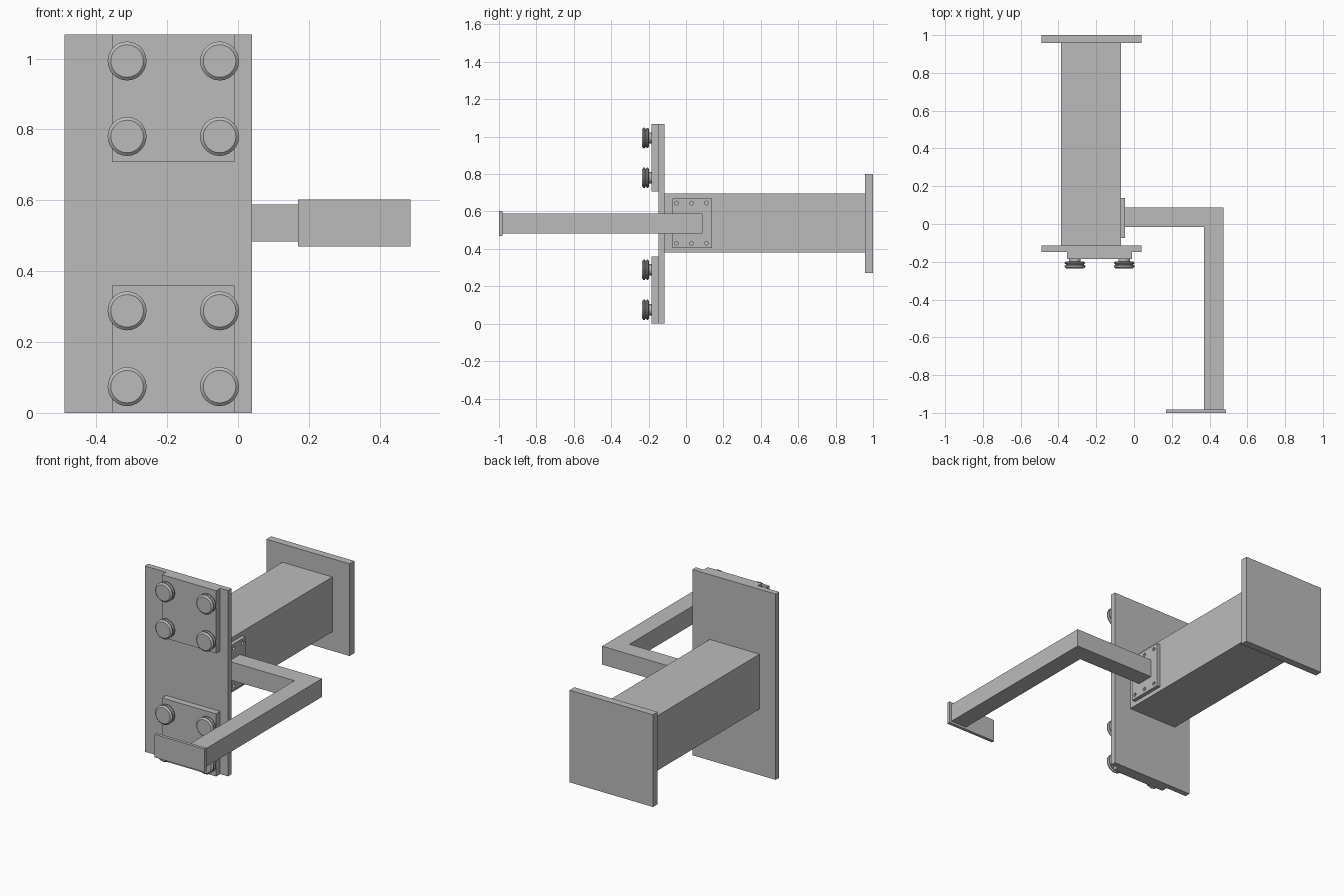
import bpy, bmesh, math
from mathutils import Matrix

if "Cube" in bpy.data.objects:
    bpy.data.objects.remove(bpy.data.objects["Cube"])

grey = bpy.data.materials.new("plain grey")
grey.use_nodes = True
colour = (0.5, 0.5, 0.5, 1)
grey.diffuse_color = colour
grey.node_tree.nodes["Principled BSDF"].inputs["Base Color"].default_value = colour


def finish(name, bm):
    mesh = bpy.data.meshes.new(name)
    bmesh.ops.recalc_face_normals(bm, faces=bm.faces)
    bm.to_mesh(mesh)
    bm.free()
    mesh.materials.append(grey)
    obj = bpy.data.objects.new(name, mesh)
    bpy.context.collection.objects.link(obj)
    return obj


def box(name, x, y, z):
    """Box from (min, max) ranges on each axis."""
    bm = bmesh.new()
    bmesh.ops.create_cube(bm, size=1)
    for v in bm.verts:
        v.co = [(lo + hi) / 2 + c * (hi - lo) for c, (lo, hi) in zip(v.co, (x, y, z))]
    return finish(name, bm)


def prism(name, outline, z):
    """Vertical extrusion of an outline in plan."""
    bm = bmesh.new()
    face = bm.faces.new([bm.verts.new((x, y, z[0])) for x, y in outline])
    new = bmesh.ops.extrude_face_region(bm, geom=[face])["geom"]
    bmesh.ops.translate(bm, vec=(0, 0, z[1] - z[0]),
                        verts=[v for v in new if isinstance(v, bmesh.types.BMVert)])
    return finish(name, bm)


def knob(name, x, z, profile, sides=24):
    """Lathe of (radius, y) points around a y-parallel axis."""
    bm = bmesh.new()
    rings = []
    for r, y in profile:
        rings.append([bm.verts.new((x + r * math.cos(a), y, z + r * math.sin(a)))
                      for a in (math.tau * i / sides for i in range(sides))])
    for a, b in zip(rings, rings[1:]):
        for i in range(sides):
            j = (i + 1) % sides
            bm.faces.new((a[i], a[j], b[j], b[i]))
    bm.faces.new(rings[0])
    bm.faces.new(rings[-1])
    obj = finish(name, bm)
    bpy.ops.object.select_all(action="DESELECT")
    obj.select_set(True)
    bpy.context.view_layer.objects.active = obj
    bpy.ops.object.shade_smooth_by_angle(angle=math.radians(30))


# Main beam between the two end plates
PLATE_X = (-0.49, 0.04)
box("beam", (-0.387, -0.07), (-0.115, 0.957), (0.38, 0.695))
box("back_plate", PLATE_X, (0.957, 1.0), (0.27, 0.80))
box("front_plate", PLATE_X, (-0.147, -0.115), (0, 1.068))

# Raised pads, each carrying four grooved knobs
PAD_X = (-0.355, -0.01)
knob_profile = [(0.03, -0.18), (0.03, -0.198), (0.046, -0.198), (0.054, -0.203),
                (0.054, -0.209), (0.047, -0.214), (0.047, -0.216), (0.055, -0.221),
                (0.055, -0.227), (0.046, -0.235)]
pads = {"lower": ((0, 0.36), (0.074, 0.288)),
        "upper": ((0.708, 1.068), (0.78, 0.993))}
for level, (pad_z, knob_zs) in pads.items():
    box(level + "_pad", PAD_X, (-0.184, -0.147), pad_z)
    for row, z in zip(("bottom", "top"), knob_zs):
        for side, x in (("right", -0.313), ("left", -0.052)):
            knob(f"{level}_knob_{row}_{side}", x, z, knob_profile)

# Side bracket plate with six screw holes
bracket = box("bracket_plate", (-0.07, -0.048), (-0.073, 0.138), (0.405, 0.67))
bm = bmesh.new()
for y in (-0.05, 0.03, 0.11):
    for z in (0.43, 0.645):
        bmesh.ops.create_cone(bm, cap_ends=True, segments=16, radius1=0.01,
                              radius2=0.01, depth=0.06,
                              matrix=Matrix.Translation((-0.055, y, z))
                              @ Matrix.Rotation(math.pi / 2, 4, "Y"))
cutter = finish("screw_hole_cutter", bm)
cutter.hide_render = True
cutter.hide_viewport = True
cut = bracket.modifiers.new("screw holes", "BOOLEAN")
cut.object = cutter
cut.solver = "EXACT"

# Bent arm and its end plate
prism("bent_arm", [(-0.048, -0.015), (0.37, -0.015), (0.37, -0.982),
                   (0.473, -0.982), (0.473, 0.087), (-0.048, 0.087)], (0.483, 0.588))
box("arm_end_plate", (0.17, 0.487), (-1.0, -0.982), (0.47, 0.602))
